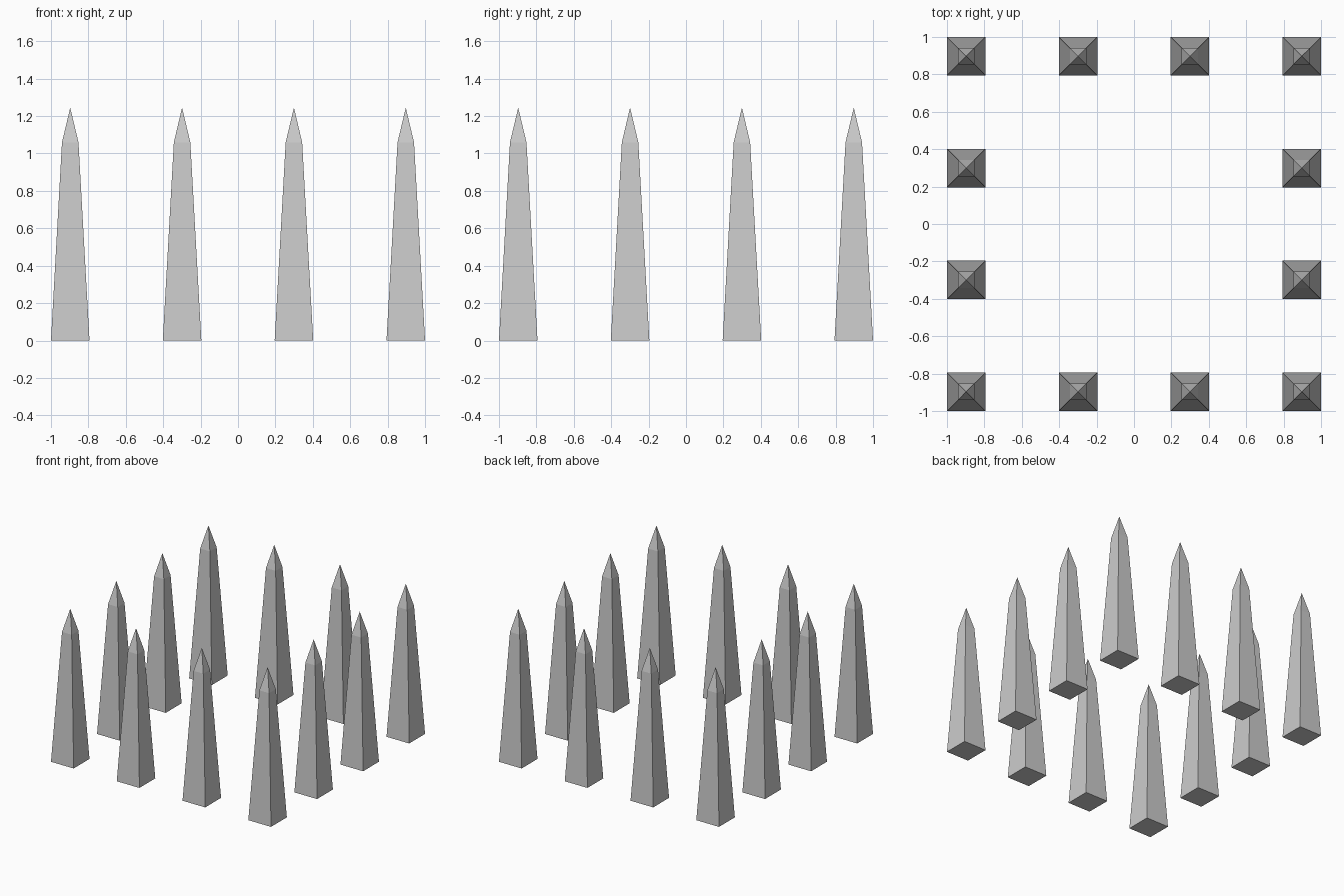
import bpy, bmesh

if "Cube" in bpy.data.objects:
    bpy.data.objects.remove(bpy.data.objects["Cube"])

BASE, SHOULDER = 0.103, 0.044      # half widths
SHOULDER_Z, TIP_Z = 1.06, 1.245
SPOTS = (-0.897, -0.299, 0.299, 0.897)


def square(bm, half, z):
    return [bm.verts.new((x * half, y * half, z))
            for x, y in ((-1, -1), (1, -1), (1, 1), (-1, 1))]


# One obelisk: tapered square shaft with a pyramid point
mesh = bpy.data.meshes.new("obelisk")
bm = bmesh.new()
low = square(bm, BASE, 0)
high = square(bm, SHOULDER, SHOULDER_Z)
tip = bm.verts.new((0, 0, TIP_Z))
bm.faces.new(low[::-1])
for i in range(4):
    j = (i + 1) % 4
    bm.faces.new((low[i], low[j], high[j], high[i]))
    bm.faces.new((high[i], high[j], tip))
bm.to_mesh(mesh)
bm.free()

# Twelve obelisks around the edge of a square
edge = SPOTS[-1]
places = [(x, y) for x in SPOTS for y in SPOTS if edge in (abs(x), abs(y))]
for n, (x, y) in enumerate(places, 1):
    obj = bpy.data.objects.new(f"obelisk_{n:02d}", mesh)
    obj.location = (x, y, 0)
    bpy.context.collection.objects.link(obj)
